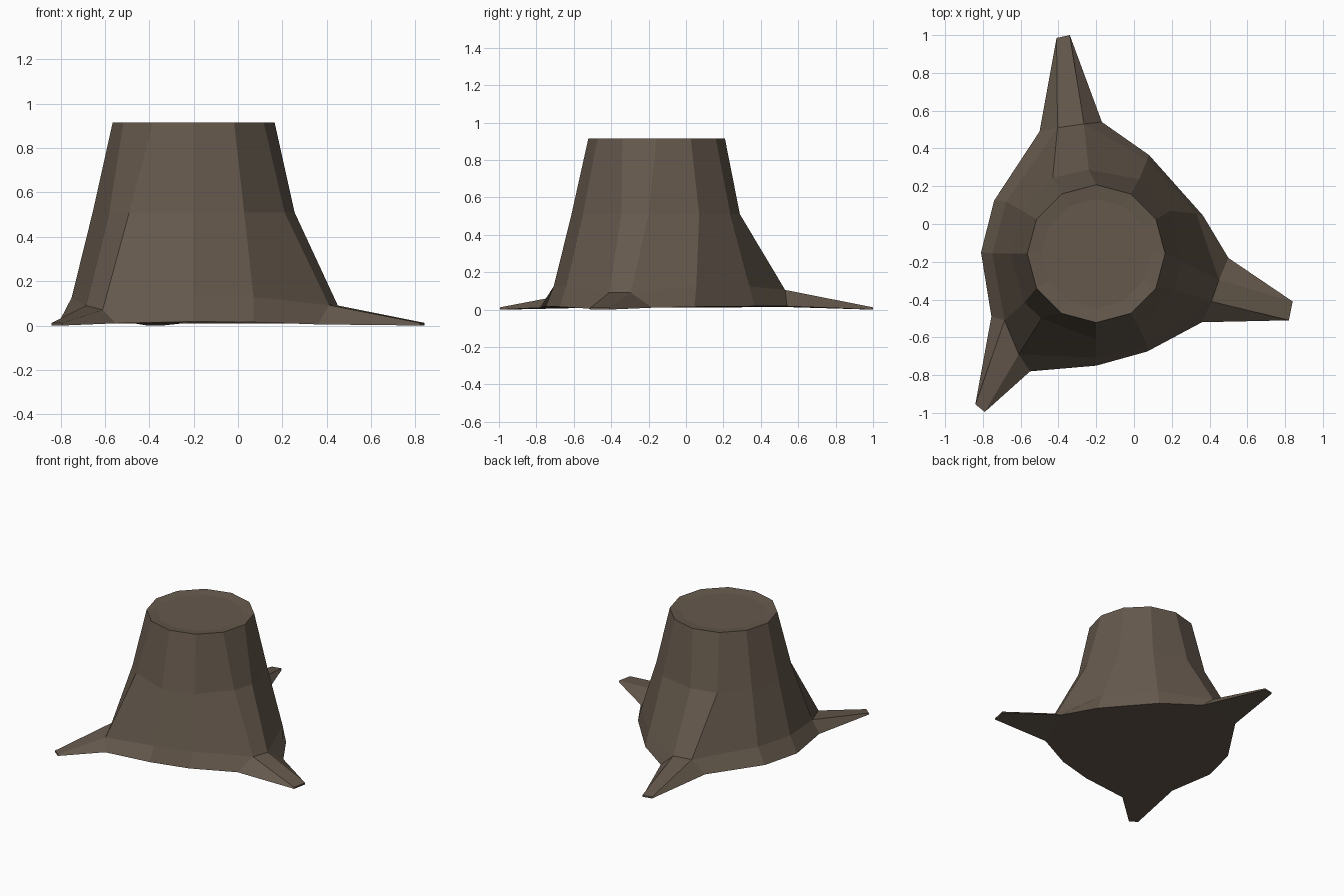
import bpy, bmesh, math

if "Cube" in bpy.data.objects:
    bpy.data.objects.remove(bpy.data.objects["Cube"])

CX, CY = -0.2, -0.157             # trunk axis
N = 12


def ring(bm, radius, z, moved=None):
    """Twelve-sided ring round the trunk axis; 'moved' shifts single corners."""
    verts = []
    for i in range(N):
        a = 2 * math.pi * i / N
        x, y, h = CX + radius * math.cos(a), CY + radius * math.sin(a), z
        if moved and i in moved:
            x, y, h = moved[i]
        verts.append(bm.verts.new((x, y, h)))
    return verts


bark = bpy.data.materials.new("brown bark")
bark.diffuse_color = (0.13, 0.099, 0.073, 1)
bark.use_nodes = True
bark.node_tree.nodes["Principled BSDF"].inputs["Base Color"].default_value = bark.diffuse_color

bm = bmesh.new()

# Trunk rings, pulled outwards where the roots leave
ground = ring(bm, 0.6, 0.01, {
    0: (0.50, -0.18, 0.01), 1: (0.365, 0.045, 0.015), 2: (0.08, 0.365, 0.018),
    3: (-0.17, 0.54, 0.018), 4: (-0.50, 0.49, 0.015), 5: (-0.74, 0.125, 0.01),
    6: (-0.81, -0.15, 0.01), 7: (-0.755, -0.49, 0.01), 8: (-0.55, -0.78, 0.01),
    9: (-0.2, -0.75, 0.018), 10: (0.07, -0.675, 0.015), 11: (0.36, -0.52, 0.005)})
flare = ring(bm, 0.55, 0.125, {
    0: (0.45, -0.295, 0.09), 11: (0.41, -0.41, 0.092),
    1: (0.33, 0.055, 0.125), 2: (0.07, 0.34, 0.125),
    3: (-0.265, 0.53, 0.105), 4: (-0.405, 0.51, 0.108),
    7: (-0.685, -0.51, 0.09), 8: (-0.61, -0.69, 0.07),
    10: (0.07, -0.64, 0.128)})
middle = ring(bm, 0.455, 0.51, {
    0: (0.255, -0.20, 0.51), 11: (0.21, -0.345, 0.51),
    3: (-0.24, 0.288, 0.51), 4: (-0.43, 0.245, 0.51),
    7: (-0.58, -0.415, 0.51), 8: (-0.49, -0.50, 0.51)})
top = ring(bm, 0.365, 0.915)
cut = ring(bm, 0.29, 0.905)

# Roots: wall panel number -> two tip points
roots = {3: ((-0.34, 1.0), (-0.41, 0.985)),
         7: ((-0.84, -0.955), (-0.79, -0.995)),
         11: ((0.82, -0.51), (0.84, -0.41))}

# Trunk walls and sloping rim of the cut
for low, high in ((ground, flare), (flare, middle), (middle, top), (top, cut)):
    for i in range(N):
        if low is ground and i in roots:
            continue
        j = (i + 1) % N
        bm.faces.new((low[i], low[j], high[j], high[i]))
bm.faces.new(cut)

# Each root is a wall panel drawn out to a thin tip
for i, tip in roots.items():
    j = (i + 1) % N
    base = [ground[i], ground[j], flare[j], flare[i]]
    end = [bm.verts.new((*tip[k], z)) for k, z in ((0, 0), (1, 0), (1, 0.012), (0, 0.012))]
    for k in range(4):
        m = (k + 1) % 4
        bm.faces.new((base[k], base[m], end[m], end[k]))
    bm.faces.new(end)

# Underside
bm.faces.new(ground[::-1])
bmesh.ops.recalc_face_normals(bm, faces=bm.faces)

mesh = bpy.data.meshes.new("tree_stump")
bm.to_mesh(mesh)
bm.free()
mesh.materials.append(bark)
bpy.context.collection.objects.link(bpy.data.objects.new("tree_stump", mesh))
